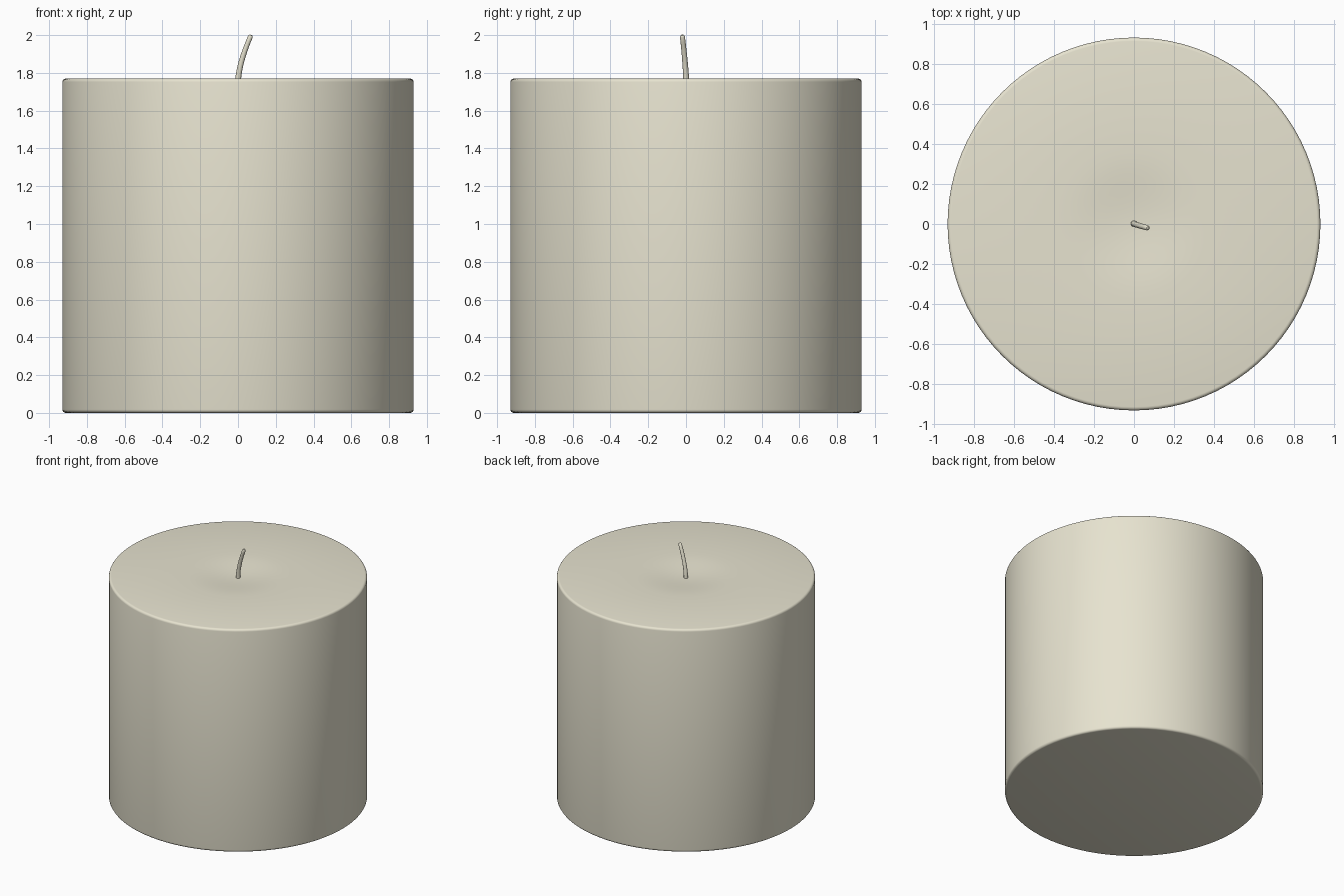
import bpy, bmesh, math
from mathutils import Vector

if "Cube" in bpy.data.objects:
    bpy.data.objects.remove(bpy.data.objects["Cube"])

R, H, SIDES = 0.93, 1.77, 96


def finish(obj, mat, angle=40):
    obj.data.materials.append(mat)
    bpy.ops.object.select_all(action='DESELECT')
    obj.select_set(True)
    bpy.context.view_layer.objects.active = obj
    bpy.ops.object.shade_smooth_by_angle(angle=math.radians(angle))


def rings_to_object(name, rings, mat):
    """Skin a list of rings of points and close both ends."""
    bm = bmesh.new()
    loops = [[bm.verts.new(p) for p in ring] for ring in rings]
    n = len(loops[0])
    for a, b in zip(loops, loops[1:]):
        for i in range(n):
            j = (i + 1) % n
            bm.faces.new((a[i], a[j], b[j], b[i]))
    bm.faces.new(loops[0][::-1])
    bm.faces.new(loops[-1])
    bmesh.ops.recalc_face_normals(bm, faces=bm.faces)
    mesh = bpy.data.meshes.new(name)
    bm.to_mesh(mesh)
    bm.free()
    obj = bpy.data.objects.new(name, mesh)
    bpy.context.collection.objects.link(obj)
    finish(obj, mat)
    return obj


wax = bpy.data.materials.new("wax")
wax.diffuse_color = (0.80, 0.77, 0.63, 1)
wax.use_nodes = True
wax.node_tree.nodes["Principled BSDF"].inputs["Base Color"].default_value = wax.diffuse_color

# Wax body: turned profile with rounded rims and a shallow dip round the wick
F = 0.018
profile = [(0.02, 0.0)]
for start, zc in ((-90, F), (0, H - F)):
    for k in range(5):
        a = math.radians(start + 22.5 * k)
        profile.append((R - F + F * math.cos(a), zc + F * math.sin(a)))
for k in range(9):
    r = 0.36 * (1 - k / 8) + 0.01
    profile.append((r, H - 0.01 * (1 + math.cos(math.pi * r / 0.37))))
angles = [math.tau * i / SIDES for i in range(SIDES)]
rings_to_object("wax_body",
                [[(r * math.cos(a), r * math.sin(a), z) for a in angles] for r, z in profile],
                wax)

# Wick: thin bent tube leaning to +x and slightly to the front, rounded tip
p0, p1, p2 = Vector((0, 0.002, 1.73)), Vector((-0.004, 0, 1.83)), Vector((0.066, -0.019, 1.993))
wick_rings = []
STEPS = 12
for i in range(STEPS + 3):
    t = min(i / STEPS, 1)
    c = p0 * (1 - t) ** 2 + p1 * 2 * t * (1 - t) + p2 * t * t
    d = ((p1 - p0) * (1 - t) + (p2 - p1) * t).normalized()
    r = 0.016 - 0.003 * t
    extra = i - STEPS
    if extra > 0:
        c = c + d * (0.004 * extra)
        r *= (0.85, 0.5)[extra - 1]
    u = d.cross(Vector((0, 1, 0))).normalized()
    v = d.cross(u)
    wick_rings.append([c + (u * math.cos(math.tau * k / 12) + v * math.sin(math.tau * k / 12)) * r
                       for k in range(12)])
rings_to_object("wick", wick_rings, wax)
